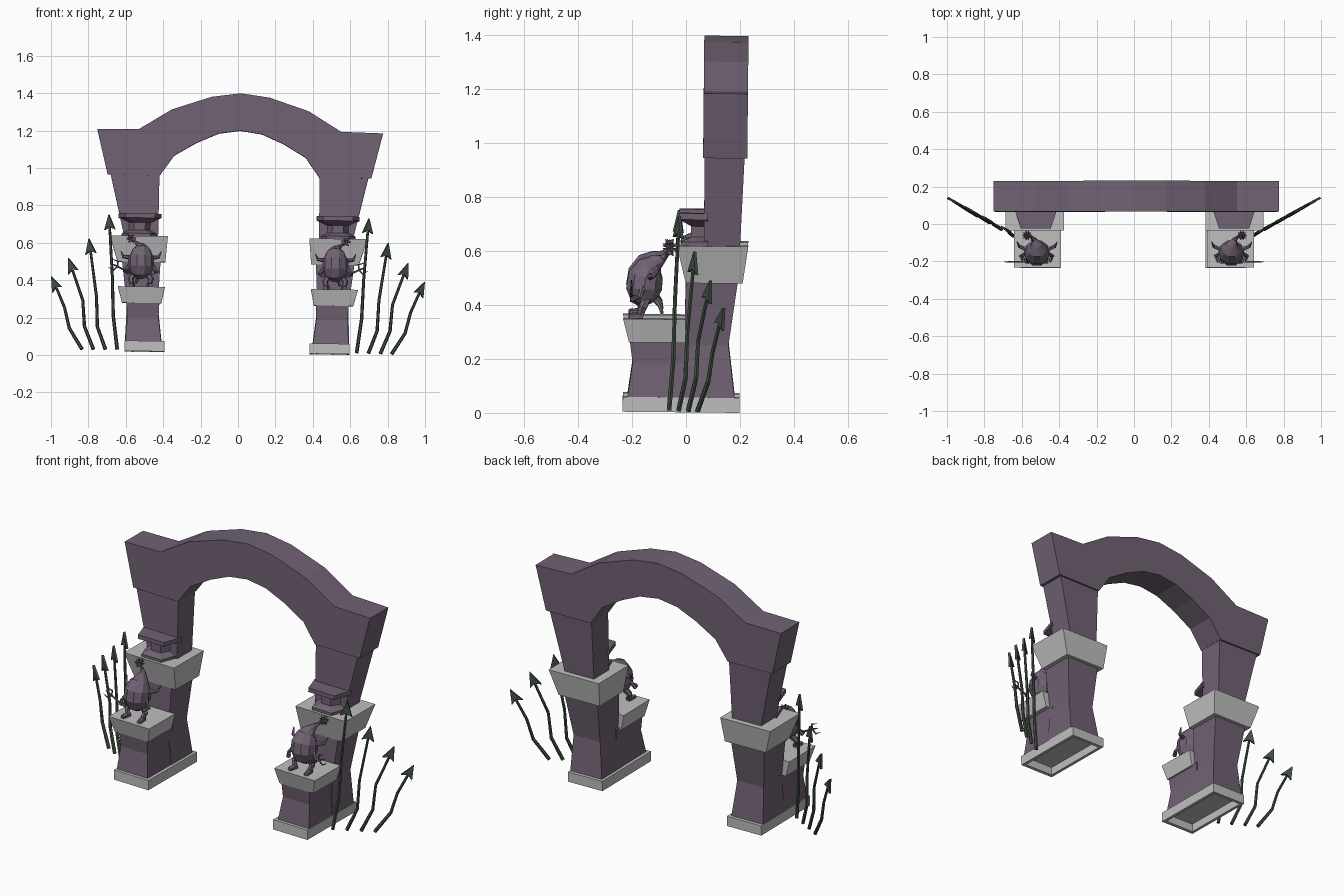
import bpy, bmesh, math
from mathutils import Matrix, Vector


def material(name, rgb):
    m = bpy.data.materials.new(name)
    m.diffuse_color = (*rgb, 1)
    return m


PURPLE = material("purple stone", (0.165, 0.122, 0.172))
GREY = material("light grey stone", (0.52, 0.52, 0.52))
GREEN = material("dark green iron", (0.055, 0.08, 0.06))

# The whole gateway leans very slightly
LEAN = (Matrix.Translation((-0.006, 0, 0.011))
        @ Matrix.Rotation(0.015, 4, 'Y') @ Matrix.Rotation(-0.01, 4, 'X'))


def finish(bm, name, mat, s=1):
    bmesh.ops.transform(bm, matrix=LEAN @ Matrix.Diagonal((s, 1, 1, 1)), verts=bm.verts)
    bmesh.ops.recalc_face_normals(bm, faces=bm.faces)
    me = bpy.data.meshes.new(name)
    bm.to_mesh(me)
    bm.free()
    me.materials.append(mat)
    ob = bpy.data.objects.new(name, me)
    bpy.context.collection.objects.link(ob)
    return ob


def skin(bm, rings):
    """Join rings of points into a closed surface."""
    loops = [[bm.verts.new(p) for p in r] for r in rings]
    n = len(loops[0])
    for a, b in zip(loops, loops[1:]):
        for i in range(n):
            j = (i + 1) % n
            bm.faces.new((a[i], a[j], b[j], b[i]))
    bm.faces.new(loops[0][::-1])
    bm.faces.new(loops[-1])


def stack(name, mat, s, levels, taper=0):
    """Stacked rectangles (x0, x1, y0, y1, z); taper narrows the front edge."""
    bm = bmesh.new()
    skin(bm, [[(x0 + taper, y0, z), (x1 - taper, y0, z), (x1, y1, z), (x0, y1, z)]
              for x0, x1, y0, y1, z in levels])
    return finish(bm, name, mat, s)


def tube(bm, pts, radii, sides=6):
    pts = [Vector(p) for p in pts]
    rings = []
    for i, p in enumerate(pts):
        d = (pts[min(i + 1, len(pts) - 1)] - pts[max(i - 1, 0)]).normalized()
        u = d.cross(Vector((0, 1, 0)))
        if u.length < 0.2:
            u = d.cross(Vector((1, 0, 0)))
        u.normalize()
        v = d.cross(u)
        rings.append([p + radii[i] * (u * math.cos(2 * math.pi * k / sides)
                                      + v * math.sin(2 * math.pi * k / sides))
                      for k in range(sides)])
    skin(bm, rings)


def prism(bm, outline, offset):
    skin(bm, [[Vector(p) - offset for p in outline], [Vector(p) + offset for p in outline]])


# Arch: mirrored half profile, extruded in depth
half = [(0, 1.389), (0.155, 1.368), (0.366, 1.298), (0.54, 1.191), (0.764, 1.186),
        (0.705, 0.945), (0.427, 0.943), (0.352, 1.05), (0.23, 1.122), (0.115, 1.172), (0, 1.189)]
outline = half + [(-x, z) for x, z in half[-2:0:-1]]
bm = bmesh.new()
prism(bm, [(x, 0.136, z) for x, z in outline], Vector((0, 0.082, 0)))
finish(bm, "arch", PURPLE)

for s, side in ((1, "right"), (-1, "left")):
    # Pillar blocks, from the ground up
    stack(side + "_plinth", GREY, s, [
        (0.405, 0.585, -0.215, 0.18, 0.045), (0.405, 0.585, -0.215, 0.18, 0),
        (0.388, 0.602, -0.235, 0.198, 0), (0.388, 0.602, -0.235, 0.198, 0.055)])
    stack(side + "_front_shaft", PURPLE, s, [
        (0.405, 0.598, -0.218, 0.02, 0.05), (0.422, 0.588, -0.200, 0.02, 0.18),
        (0.418, 0.595, -0.212, 0.02, 0.27)])
    stack(side + "_rear_shaft", PURPLE, s, [
        (0.403, 0.600, -0.01, 0.180, 0.05), (0.427, 0.592, -0.01, 0.155, 0.25),
        (0.415, 0.622, -0.005, 0.188, 0.49)])
    stack(side + "_shelf", GREY, s, [
        (0.408, 0.618, -0.214, -0.005, 0.258), (0.390, 0.642, -0.237, -0.005, 0.345)])
    stack(side + "_capital", GREY, s, [
        (0.390, 0.645, -0.006, 0.205, 0.48), (0.378, 0.690, -0.04, 0.225, 0.618)])
    stack(side + "_upper_shaft", PURPLE, s, [
        (0.430, 0.610, 0.06, 0.194, 0.61), (0.428, 0.690, 0.06, 0.208, 0.95)])
    # Half pedestal standing on the capital
    stack(side + "_pedestal", PURPLE, s, [
        (0.435, 0.625, -0.025, 0.075, 0.615), (0.435, 0.625, -0.025, 0.075, 0.632),
        (0.465, 0.595, 0.012, 0.075, 0.650), (0.465, 0.595, 0.012, 0.075, 0.690),
        (0.415, 0.645, -0.032, 0.075, 0.715), (0.415, 0.645, -0.032, 0.075, 0.738)], 0.035)

    # Onion-shaped creature with curled tip
    bm = bmesh.new()
    tube(bm, [(0.52, -0.15, 0.395), (0.52, -0.158, 0.415), (0.52, -0.16, 0.455),
              (0.52, -0.155, 0.50), (0.52, -0.14, 0.535), (0.524, -0.115, 0.556),
              (0.535, -0.09, 0.570), (0.552, -0.075, 0.585), (0.572, -0.068, 0.600)],
         [0.025, 0.052, 0.070, 0.068, 0.052, 0.030, 0.014, 0.007, 0.004], 10)
    finish(bm, side + "_creature_body", PURPLE, s)
    # Limbs, horns and tail
    bm = bmesh.new()
    for t in (1, -1):
        def at(x, y, z):
            return (0.52 + t * x, y, z)
        tube(bm, [at(0.03, -0.15, 0.42), at(0.055, -0.165, 0.385), at(0.045, -0.175, 0.355)],
             [0.018, 0.016, 0.014])
        tube(bm, [at(0.045, -0.165, 0.354), at(0.052, -0.215, 0.352)], [0.016, 0.012])
        tube(bm, [at(0.06, -0.165, 0.46), at(0.085, -0.175, 0.425), at(0.065, -0.205, 0.42)],
             [0.011, 0.010, 0.013])
        tube(bm, [at(0.055, -0.14, 0.50), at(0.095, -0.125, 0.505), at(0.108, -0.10, 0.535)],
             [0.013, 0.009, 0.002])
    tube(bm, [(0.52, -0.12, 0.42), (0.535, -0.10, 0.395), (0.545, -0.092, 0.365)],
         [0.014, 0.010, 0.006])
    finish(bm, side + "_creature_limbs", PURPLE, s)
    # Spiked ball on the curled tip
    bm = bmesh.new()
    bmesh.ops.create_icosphere(bm, subdivisions=1, radius=0.016,
                               matrix=Matrix.Translation((0.574, -0.067, 0.602)))
    bmesh.ops.poke(bm, faces=bm.faces, offset=0.016)
    finish(bm, side + "_spiked_ball", PURPLE, s)
    # Three-pronged fork
    bm = bmesh.new()
    tube(bm, [(0.56, -0.207, 0.41), (0.655, -0.207, 0.455)], [0.005, 0.005])
    for k in (-1, 0, 1):
        tube(bm, [(0.645, -0.207, 0.45), (0.655 - 0.012 * k, -0.207, 0.455 + 0.024 * k),
                  (0.685 - 0.010 * k, -0.207, 0.468 + 0.022 * k)], [0.004, 0.005, 0.001])
    finish(bm, side + "_fork", PURPLE, s)

    # Fan of wavy spears, all in one slanted vertical plane: points are (x, z)
    spears = [
        [(0.640, 0.008), (0.664, 0.19), (0.672, 0.40), (0.690, 0.66), (0.695, 0.73)],
        [(0.703, 0.008), (0.748, 0.13), (0.755, 0.29), (0.790, 0.53), (0.800, 0.60)],
        [(0.767, 0.008), (0.817, 0.13), (0.828, 0.27), (0.885, 0.43), (0.908, 0.495)],
        [(0.828, 0.008), (0.898, 0.12), (0.925, 0.23), (0.970, 0.335), (0.997, 0.395)]]
    along = Vector((0.873, 0.488, 0))

    def plane(x, z):
        return Vector((x, -0.063 + 0.56 * (x - 0.64), z))
    for i, path in enumerate(spears):
        p = [plane(*q) for q in path]
        bm = bmesh.new()
        tube(bm, p[:4], [0.010, 0.009, 0.008, 0.007])
        d = (p[4] - p[3]).normalized()
        w = d.cross(along.cross(Vector((0, 0, 1)))).normalized()
        prism(bm, [p[4], p[3] - d * 0.012 + w * 0.032, p[3] + d * 0.004,
                   p[3] - d * 0.012 - w * 0.032], along.cross(Vector((0, 0, 1))) * 0.006)
        finish(bm, f"{side}_spear_{i + 1}", GREEN, s)
